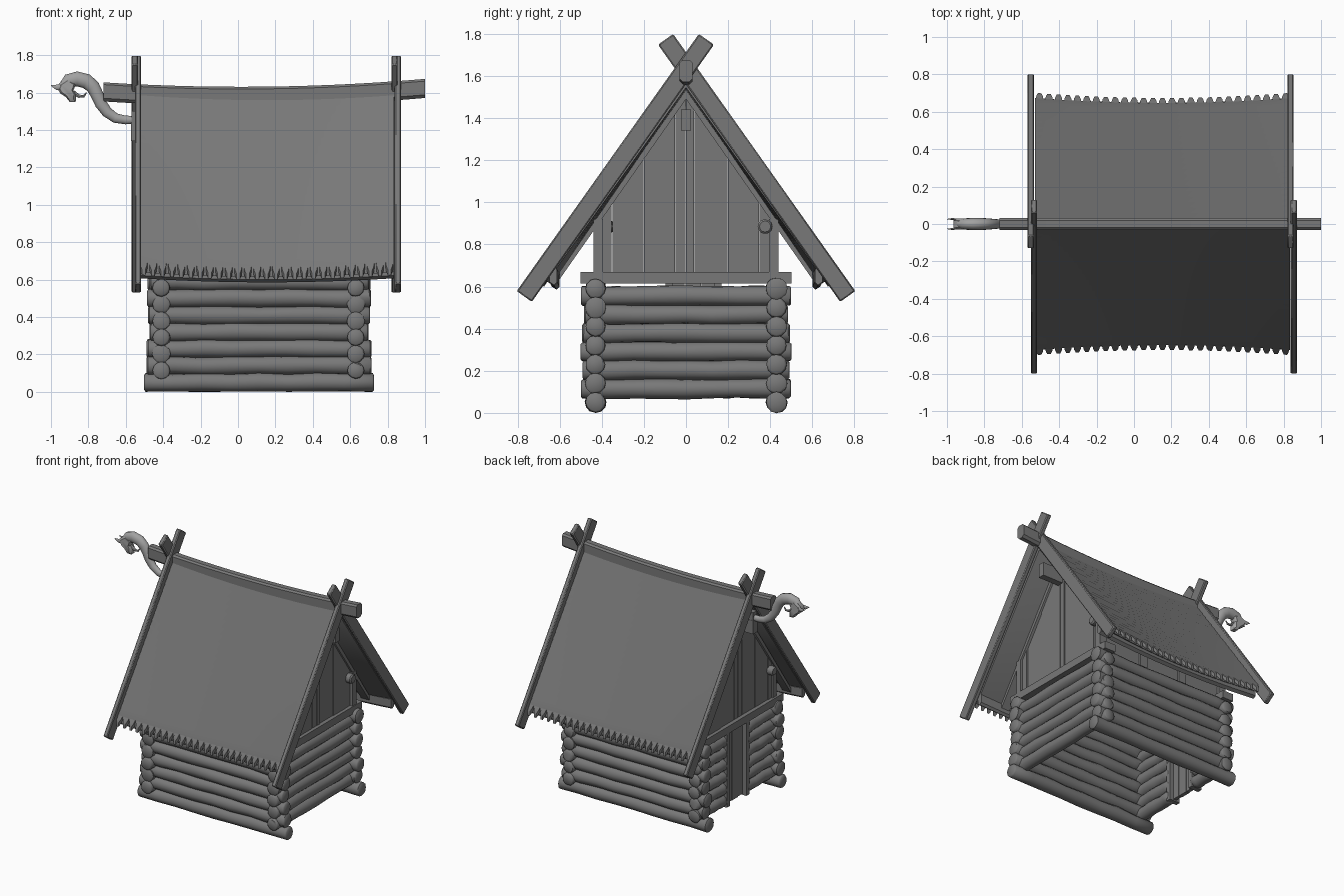
import bpy, bmesh, math, random
from mathutils import Vector as V

if "Cube" in bpy.data.objects:
    bpy.data.objects.remove(bpy.data.objects["Cube"])
random.seed(4)


def material(name, v):
    m = bpy.data.materials.new(name)
    m.diffuse_color = (v, v, v, 1)
    m.use_nodes = True
    m.node_tree.nodes["Principled BSDF"].inputs["Base Color"].default_value = m.diffuse_color
    return m


WOOD, CARVED = material("dark_wood", 0.19), material("carved_wood", 0.36)


def loft(name, solids, angle=40, mat=WOOD):
    """Skin each list of closed loops into a capped solid; all solids share one object."""
    verts, faces = [], []
    for loops in solids:
        b, n = len(verts), len(loops[0])
        for lp in loops:
            verts += [tuple(p) for p in lp]
        for i in range(len(loops) - 1):
            for j in range(n):
                a, c = b + i * n, b + (i + 1) * n
                k = (j + 1) % n
                faces.append((a + j, a + k, c + k, c + j))
        faces.append(tuple(range(b, b + n))[::-1])
        faces.append(tuple(range(len(verts) - n, len(verts))))
    me = bpy.data.meshes.new(name)
    me.from_pydata(verts, [], faces)
    bm = bmesh.new()
    bm.from_mesh(me)
    bmesh.ops.recalc_face_normals(bm, faces=bm.faces)
    bm.to_mesh(me)
    bm.free()
    me.materials.append(mat)
    ob = bpy.data.objects.new(name, me)
    bpy.context.collection.objects.link(ob)
    bpy.ops.object.select_all(action='DESELECT')
    ob.select_set(True)
    bpy.context.view_layer.objects.active = ob
    bpy.ops.object.shade_smooth_by_angle(angle=math.radians(angle))
    return ob


def tube(pts, radii, side, sides=12, flat=1.0, rough=0.0):
    """Loops of a round bar along pts; flat scales the thickness along side."""
    pts, side, loops = [V(p) for p in pts], V(side), []
    for i, p in enumerate(pts):
        t = (pts[min(i + 1, len(pts) - 1)] - pts[max(i - 1, 0)]).normalized()
        up = t.cross(side).normalized()
        lp = []
        for k in range(sides):
            a = 2 * math.pi * k / sides
            r = radii[i] * (1 + random.uniform(-rough, rough))
            lp.append(p + side * math.cos(a) * r * flat + up * math.sin(a) * r)
        loops.append(lp)
    return loops


def log(a, b, r):
    """Rough log with rounded ends."""
    a, b = V(a), V(b)
    L = (b - a).length
    d = (b - a) / L
    side = V((1, 0, 0)) if abs(d.x) < 0.5 else V((0, 1, 0))
    ts = [0, 0.008] + [L * k / 8 for k in range(1, 8)] + [L - 0.008, L]
    pts, rad = [], []
    for i, t in enumerate(ts):
        mid = 1 < i < len(ts) - 2
        j = V([random.uniform(-.003, .003) for _ in range(3)]) if mid else V((0, 0, 0))
        pts.append(a + d * t + j)
        rad.append(r * (0.8 if i in (0, len(ts) - 1) else random.uniform(.95, 1.06)))
    return tube(pts, rad, side, rough=0.035)


def box(x0, x1, y0, y1, z0, z1):
    return [[(x, y0, z0), (x, y1, z0), (x, y1, z1), (x, y0, z1)] for x in (x0, x1)]


XL, XR, YW = -0.41, 0.63, 0.43      # wall centre lines
DOOR = (-0.08, 0.15)                # door opening in the left gable

# Long log walls
for s, nm in ((-1, "front"), (1, "back")):
    logs = []
    for i in range(7):
        e = 0.012 if i == 0 else random.uniform(-.02, 0)
        logs.append(log((-0.49 - e, s * YW, 0.05 + i * .09), (0.715 + e, s * YW, 0.05 + i * .09), 0.049))
    loft(nm + "_log_wall", logs, 50)

# Gable log walls, the left one split by the door
right, left = [], []
for i in range(6):
    z, e = 0.115 + i * .088, random.uniform(-.01, .02)
    right.append(log((XR, -0.49 - e, z), (XR, 0.49 + e, z), 0.046))
    left.append(log((XL, -0.49 - e, z), (XL, DOOR[0], z), 0.046))
    left.append(log((XL, DOOR[1], z), (XL, 0.49 + e, z), 0.046))
loft("right_log_wall", right, 50)
loft("left_log_wall", left, 50)
for x, nm in ((XL, "left"), (XR, "right")):
    loft(nm + "_tie_beam", [box(x - .045, x + .045, -0.5, 0.5, 0.615, 0.67)])

# Door and its frame
loft("door_frame", [box(XL - .045, XL + .04, y - .018, y + .018, 0.07, 0.62) for y in DOOR])
w = (DOOR[1] - DOOR[0]) / 3
loft("door", [box(XL - .015 - .004 * (k % 2), XL + .01, DOOR[0] + k * w, DOOR[0] + (k + 1) * w - .003, .08, .62)
              for k in range(3)])

# Roof surface: slope with a sag along x
ZR, SLOPE, X0, X1, THICK = 1.605, 1.45, -0.53, 0.835, 0.085


def q(x):
    return ((x - 0.155) / 0.68) ** 2


def roof_pt(x, s, y, up):
    return (x, s * y * (1 + .04 * q(x)), ZR - SLOPE * y + up + .025 * q(x))


# Upper walls, posts and gable planks below the roof
for s, nm in ((-1, "front"), (1, "back")):
    loft(nm + "_upper_wall", [box(XL, XR, s * .40, s * .42, 0.62, 0.94)])
    loft(nm + "_posts", [box(x - .03, x + .03, s * .395, s * .44, 0.6, 0.92)
                         for x in (XL, -0.06, 0.28, XR + .01)])
    loft(nm + "_wall_plate", [log((XL - .06, s * .375, .885), (XR + (.06 if s > 0 else 0), s * .375, .885), .033)])
for x, nm in ((XL, "left"), (XR, "right")):
    planks = []
    edges = [-.40, -.35, -.2, -.05, .0, .04, .2, .35, .40]
    for a, b in zip(edges, edges[1:]):
        j = random.uniform(-.004, .004)
        top = [ZR - THICK + .02 - SLOPE * abs(y) for y in (a, b)]
        planks.append([[(xx, a, .64), (xx, b - .003, .64), (xx, b - .003, top[1]), (xx, a, top[0])]
                       for xx in (x - .018 + j, x + .018 + j)])
    loft(nm + "_gable_planks", planks)
    # Rafters lying against the gable
    loft(nm + "_rafters", [[[(xx, s * y, ZR - THICK - SLOPE * y + d)
                            for y, d in ((0, .02), (.6, .02), (.6, -.015), (0, -.03))]
                           for xx in (x - .035, x + .035)] for s in (-1, 1)])

# Shingled roof slopes in stepped rows, with a toothed eave
ROWS, YE, NX, TEETH = 22, 0.648, 24, 27
for s, nm in ((-1, "front"), (1, "back")):
    prof = []
    for i in range(ROWS):
        prof += [(YE * i / ROWS, 0.0), (YE * (i + 1) / ROWS - .001, 0.006)]
    prof += [(YE, -THICK * .6), (YE - .04, -THICK), (0, -THICK)]
    xs = [X0 + (X1 - X0) * k / NX for k in range(NX + 1)]
    loft(nm + "_roof", [[[roof_pt(x, s, y, u) for y, u in prof] for x in xs]], 75)
    teeth = []
    step = (X1 - X0) / TEETH
    for k in range(TEETH):
        xc = X0 + (k + .5) * step
        teeth.append([[roof_pt(xc + dx, s, YE + dy, up) for dx, up in
                       ((-h, .003), (h, .003), (h, -.028), (-h, -.028))]
                      for dy, h in ((-.005, .021), (.012, .017), (.026, .009))])
    loft(nm + "_eave_teeth", teeth)
    # Sagging eave board
    loft(nm + "_eave_board", [[[(x, s * (y + .012 * q(x)), z + .022 * q(x)) for y, z in
                               ((.60, .66), (.632, .665), (.637, .60), (.615, .585), (.60, .60))]
                              for x in xs]])

# Ridge log and the purlin below it
xs = [-0.72 + 1.72 * k / 14 for k in range(15)]
loft("ridge_beam", [[[(x, y, 1.63 + .009 * x + .033 * ((x - .12) / .87) ** 2 + z) for y, z in
                     ((-.032, -.012), (-.02, 0), (.02, 0), (.032, -.012), (.032, -.085), (.015, -.102),
                      (-.015, -.102), (-.032, -.085))] for x in xs]])
loft("ridge_purlin", [box(-0.572, 0.82, -.024, .024, 1.34, 1.44),
                      box(-0.57, -0.53, -.022, .022, 1.43, 1.5)])

# Crossed barge boards at both ends
for nm, xa, xb in (("left", -.535, -.552), ("right", .855, .837)):
    for s, x in ((-1, xa), (1, xb)):
        a, b = V((0, s * .768, .553)), V((0, -s * .097, 1.774))
        n = V((0, s * 1.215, .86)).normalized() * .044
        t = V((.017, 0, 0))
        ob = loft(nm + ("_front" if s < 0 else "_back") + "_barge_board",
                  [[[p + V((x, 0, 0)) + o for o in (n + t, n - t, -n - t, t - n)] for p in (a, b)]])
        m = ob.modifiers.new("bevel", 'BEVEL')
        m.width, m.segments = .006, 1

# Carved beast: curling neck, bowed head, ears, jaw
path = [(-.53, 1.455), (-.60, 1.453), (-.655, 1.463), (-.70, 1.495), (-.733, 1.54), (-.752, 1.585),
        (-.775, 1.63), (-.81, 1.66), (-.86, 1.673), (-.905, 1.662), (-.935, 1.63)]
rad = [.02, .023, .026, .029, .032, .034, .037, .04, .04, .038, .026]
loft("beast_neck", [tube([(x, 0, z) for x, z in path], rad, (0, 1, 0), 16, .8)], 60, CARVED)
head = [(-.955, 1.65), (-.965, 1.62), (-.95, 1.595), (-.92, 1.575), (-.90, 1.55), (-.868, 1.548),
        (-.865, 1.585), (-.88, 1.61), (-.865, 1.65), (-.91, 1.68)]
c = V((-.915, 0, 1.615))
loft("beast_head", [[[c + (V((x, 0, z)) - c) * k + V((0, y, 0)) for x, z in head]
                     for y, k in ((-.03, .75), (-.018, 1), (.018, 1), (.03, .75))]], 40, CARVED)
loft("beast_ears", [tube([(-.94, s * .02, 1.63), (-.97, s * .027, 1.628), (-1.0, s * .026, 1.637)],
                         [.019, .014, .002], (0, 1, 0), 8, .4) for s in (-1, 1)], 40, CARVED)
loft("beast_jaw", [tube([(-.88, 0, 1.60), (-.85, 0, 1.58), (-.825, 0, 1.58), (-.81, 0, 1.60)],
                        [.012, .009, .007, .003], (0, 1, 0), 8)], 40, CARVED)
